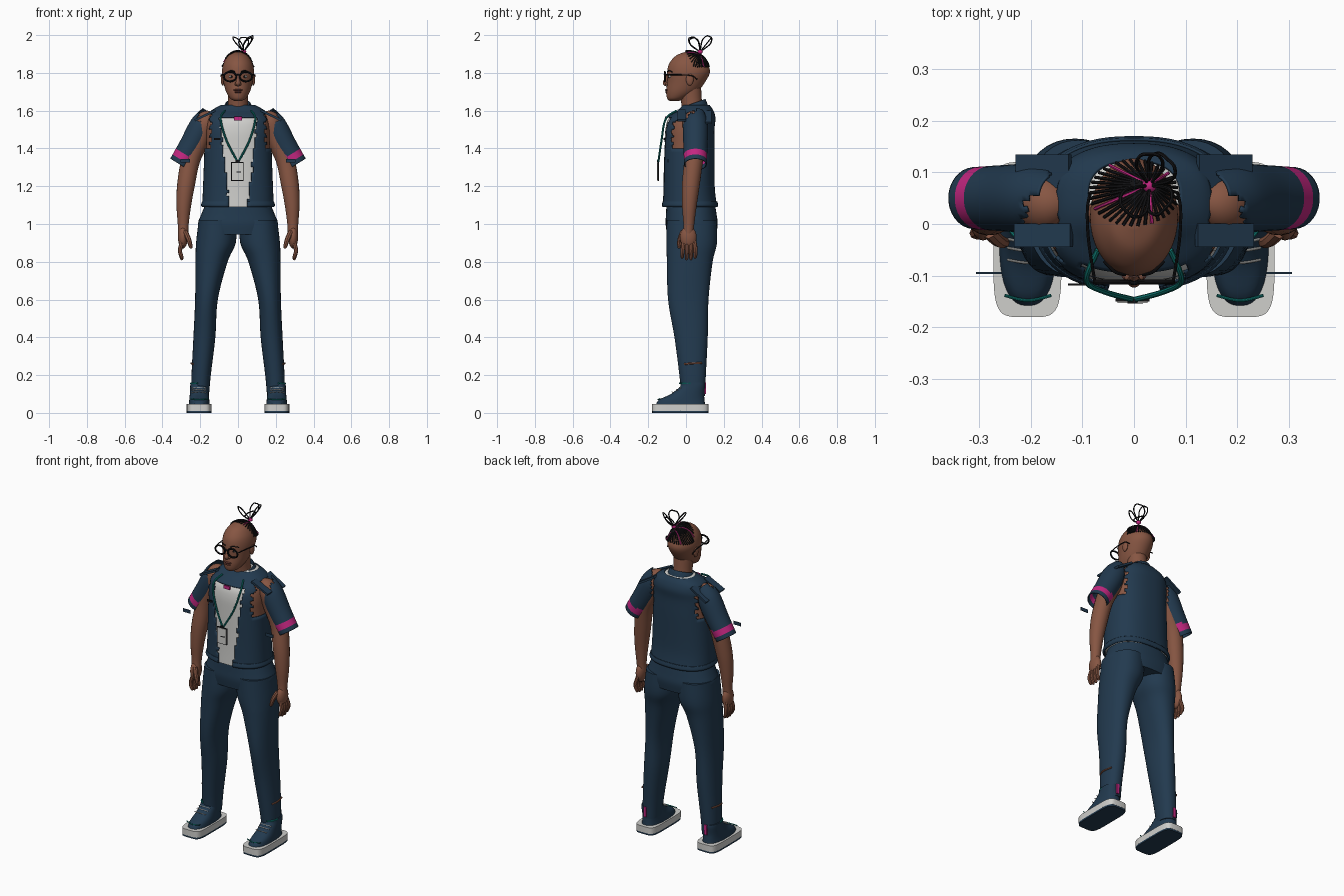
import bpy, bmesh, math
from mathutils import Vector

cube = bpy.data.objects.get("Cube")
if cube:
    bpy.data.objects.remove(cube)


def material(name, colour):
    mat = bpy.data.materials.new(name)
    mat.use_nodes = True
    mat.diffuse_color = (*colour, 1)
    shader = next(n for n in mat.node_tree.nodes if n.type == "BSDF_PRINCIPLED")
    shader.inputs["Base Color"].default_value = (*colour, 1)
    shader.inputs["Roughness"].default_value = .8
    return mat


SKIN = material("brown skin", (.24, .092, .055))
NAVY = material("navy cloth", (.016, .042, .078))
WHITE = material("off white", (.62, .62, .6))
BLACK = material("black", (.006, .006, .007))
PINK = material("magenta trim", (.55, .02, .22))
TEAL = material("teal cord", (.005, .2, .18))
LIP = material("dark lip", (.13, .04, .03))
SIDES = (("left", 1), ("right", -1))


def finish(name, bm, mats, rule=None, keep=None, thick=0):
    """Turn a bmesh into an object; rule picks face material, keep drops faces."""
    if keep:
        gone = [f for f in bm.faces if not keep(f.calc_center_median())]
        bmesh.ops.delete(bm, geom=gone, context="FACES")
    bmesh.ops.recalc_face_normals(bm, faces=bm.faces)
    for f in bm.faces:
        f.smooth = True
        if rule:
            f.material_index = rule(f.calc_center_median())
    mesh = bpy.data.meshes.new(name)
    bm.to_mesh(mesh)
    bm.free()
    for mat in mats:
        mesh.materials.append(mat)
    mesh.set_sharp_from_angle(angle=math.radians(40))
    obj = bpy.data.objects.new(name, mesh)
    bpy.context.scene.collection.objects.link(obj)
    if thick:
        shell = obj.modifiers.new("thickness", "SOLIDIFY")
        shell.thickness = thick
    return obj


def spline(keys, steps):
    """Catmull-Rom interpolation through tuples of any length."""
    out = []
    for i in range(len(keys) - 1):
        a, b, c, d = (keys[min(max(i + k, 0), len(keys) - 1)] for k in (-1, 0, 1, 2))
        for j in range(steps):
            t = j / steps
            out.append([q + t / 2 * (r - p + t * (2*p - 5*q + 4*r - s + t * (3*(q - r) + s - p)))
                        for p, q, r, s in zip(a, b, c, d)])
    return out + [list(keys[-1])]


def bridge(rings, cap):
    bm = bmesh.new()
    rows = [[bm.verts.new(p) for p in ring] for ring in rings]
    for low, high in zip(rows, rows[1:]):
        for i in range(len(low)):
            k = i - 1
            bm.faces.new((low[k], low[i], high[i], high[k]))
    if cap:
        bm.faces.new(rows[0])
        bm.faces.new(rows[-1])
    return bm


def loft(name, keys, mats, steps=5, seg=40, power=2, cap=True, shear=0, **kw):
    """Stack superellipses given as (z, centre x, centre y, radius x, radius y)."""
    rings = []
    for z, cx, cy, rx, ry in spline(keys, steps):
        ring = []
        for i in range(seg):
            a = math.tau * i / seg
            c, s = math.cos(a), math.sin(a)
            y = math.copysign(abs(s) ** (2 / power), s) * ry
            ring.append((cx + math.copysign(abs(c) ** (2 / power), c) * rx, cy + y, z + shear * y))
        rings.append(ring)
    return finish(name, bridge(rings, cap), mats, **kw)


def sweep(name, keys, mats, steps=5, seg=8, cap=True, radius=None, side=1, **kw):
    """Round tube through (x, y, z, radius) points, or (x, y, z) with one radius."""
    path = spline([k if radius is None else (*k, radius) for k in keys], steps)
    pts = [Vector((side * p[0], p[1], p[2])) for p in path]
    rings, u = [], None
    for i, p in enumerate(pts):
        d = (pts[min(i + 1, len(pts) - 1)] - pts[max(i - 1, 0)]).normalized()
        u = d.orthogonal().normalized() if u is None else (u - d * u.dot(d)).normalized()
        v = d.cross(u)
        rings.append([p + path[i][3] * (u * math.cos(math.tau * k / seg) + v * math.sin(math.tau * k / seg))
                      for k in range(seg)])
    return finish(name, bridge(rings, cap), mats, **kw)


def ball(name, place, size, mat):
    bm = bmesh.new()
    bmesh.ops.create_uvsphere(bm, u_segments=20, v_segments=12, radius=1)
    for v in bm.verts:
        v.co = Vector(place) + v.co * Vector(size)
    return finish(name, bm, [mat])


def box(name, place, size, mat, tilt=0):
    bm = bmesh.new()
    bmesh.ops.create_cube(bm, size=1)
    for v in bm.verts:
        v.co *= Vector(size)
    obj = finish(name, bm, [mat])
    obj.location, obj.rotation_euler = place, (0, tilt, 0)
    return obj


def zig(v):
    return abs((v * 45) % 2 - 1)


# Torso: shirt underneath, open torn vest over it
body = [(1.09, 0, .02, .18, .135), (1.2, 0, .015, .175, .127), (1.4, 0, .015, .168, .127),
        (1.5, 0, .016, .168, .125), (1.56, 0, .028, .158, .118), (1.6, 0, .05, .132, .085),
        (1.63, 0, .055, .08, .06)]
loft("undershirt", body, [WHITE, SKIN], seg=80, power=2.4,
     rule=lambda c: int(abs(c.x) > .12 and c.z > 1.38))


def vest_cloth(c):
    opening = c.y < 0 and c.z < 1.565 and abs(c.x - .003) < .045 + (c.z - 1.1) * .11 + .01 * zig(c.z)
    armhole = 1.4 < c.z < 1.59 and abs(c.x) > .135 + .022 * zig(c.z)
    return not (opening or armhole)


loft("vest", [(z, x, y, a + .01, b + .01) for z, x, y, a, b in body], [NAVY], steps=8,
     seg=96, power=2.4, cap=False, keep=vest_cloth, thick=.006)
loft("vest_hem", [(1.09, 0, .02, .19, .146), (1.1, 0, .02, .196, .15), (1.12, 0, .02, .19, .146)],
     [NAVY], seg=64, power=2.4, cap=False, thick=.006,
     keep=lambda c: c.y > 0 or abs(c.x) > .055)
loft("collar", [(1.59, 0, .042, .062, .06), (1.64, 0, .04, .064, .062), (1.59, 0, .042, .09, .078)],
     [NAVY], cap=False, shear=.35, thick=.004)
box("neck_tab", (0, -.106, 1.558), (.04, .008, .02), PINK)
box("name_tag", (-.11, -.117, 1.45), (.036, .004, .012), BLACK)

# Neck, head and face
loft("neck", [(1.56, 0, .04, .06, .055), (1.64, 0, .03, .053, .055), (1.72, 0, .02, .055, .06)], [SKIN])
loft("head", [(1.652, 0, -.062, .02, .025), (1.665, 0, -.05, .042, .05), (1.7, 0, -.022, .063, .083),
              (1.75, 0, 0, .077, .1), (1.8, 0, .013, .085, .113), (1.84, 0, .013, .08, .106),
              (1.87, 0, .013, .067, .088), (1.895, 0, .013, .046, .06), (1.91, 0, .013, .016, .02)], [SKIN])
sweep("nose", [(0, -.096, 1.79, .007), (0, -.106, 1.765, .01), (0, -.11, 1.745, .013), (0, -.1, 1.735, .008)],
      [SKIN], seg=12)
ball("upper_lip", (0, -.1, 1.709), (.024, .012, .006), LIP)
ball("lower_lip", (0, -.098, 1.699), (.021, .012, .007), LIP)
for label, s in SIDES:
    ball(label + "_nostril", (s * .012, -.1, 1.741), (.008, .01, .007), SKIN)
    ball(label + "_ear", (s * .081, .02, 1.765), (.01, .02, .032), SKIN)
    ball(label + "_eye", (s * .034, -.083, 1.78), (.014, .01, .007), WHITE)
    ball(label + "_pupil", (s * .034, -.09, 1.78), (.006, .005, .006), BLACK)
    sweep(label + "_eyebrow", [(.016, -.098, 1.806), (.036, -.093, 1.812), (.058, -.072, 1.805)],
          [BLACK], radius=.003, side=s)
    # Glasses
    rim = [(.042 + .033 * math.cos(math.tau * k / 16), -.112, 1.78 + .025 * math.sin(math.tau * k / 16))
           for k in range(17)]
    sweep(label + "_glasses_rim", rim, [BLACK], radius=.005, steps=2, side=s)
    sweep(label + "_glasses_temple", [(.076, -.11, 1.79), (.088, -.03, 1.79), (.09, .03, 1.785), (.084, .06, 1.765)],
          [BLACK], radius=.003, side=s)
sweep("glasses_bridge", [(-.012, -.112, 1.786), (0, -.114, 1.79), (.012, -.112, 1.786)], [BLACK], radius=.004)

# Hair: strands drawn over the skull to one knot, with loose loops above
knot = Vector((.03, .075, 1.912))
for n in range(38):
    a = math.tau * n / 38
    tip = Vector((.086 * math.cos(a), .06 + .064 * math.sin(a)))
    line = []
    for k in range(7):
        x, y = knot.xy.lerp(tip, k / 6)
        rho = (x / .087) ** 2 + ((y - .013) / .115) ** 2
        line.append((x, y, 1.803 + .115 * math.sqrt(max(1 - rho, .07))))
    sweep("hair_strand", line, [PINK if n % 9 == 4 else BLACK], radius=.0033, steps=2, seg=6)
ball("hair_tie", knot, (.014, .014, .012), PINK)
for lean, wide in (((.035, .05, .08), (.022, -.02, .01)), ((-.045, -.05, .075), (.02, -.02, -.008)),
                   ((.03, -.045, .07), (.02, .02, .01)), ((0, .06, .075), (.025, 0, 0))):
    d, w = Vector(lean), Vector(wide)
    sweep("hair_loop", [tuple(knot + d * t + w * q) for t, q in
                        ((0, 0), (.6, 1), (.95, .7), (1, 0), (.95, -.7), (.6, -1), (0, 0))],
          [BLACK], radius=.0035, seg=6)

# Lanyard and badge
for label, s in SIDES:
    sweep(label + "_lanyard", [(.07, -.05, 1.6), (.092, -.108, 1.555), (.06, -.13, 1.44), (.002, -.146, 1.33)],
          [TEAL], radius=.0055, side=s)
box("badge_edge", (-.003, -.147, 1.278), (.066, .006, .1), BLACK)
box("badge_card", (-.003, -.149, 1.278), (.058, .008, .092), WHITE)
box("badge_slot", (.004, -.151, 1.275), (.026, .006, .006), BLACK)
box("badge_clip", (-.003, -.149, 1.332), (.02, .01, .014), BLACK)

# Trousers seat
loft("trouser_seat", [(1.11, 0, .025, .17, .128), (1.05, 0, .028, .195, .134), (1, 0, .03, .212, .138),
                      (.945, 0, .03, .205, .13)], [NAVY], power=2.3)

for label, s in SIDES:
    # Arm, hand and fingers
    sweep(label + "_arm", [(.13, .04, 1.575, .025), (.165, .04, 1.545, .058), (.205, .045, 1.45, .056),
                           (.25, .04, 1.34, .05), (.275, .026, 1.21, .047), (.287, .018, 1.1, .039),
                           (.29, .015, 1, .029), (.29, .012, .95, .027)], [SKIN], seg=20, side=s)
    ball(label + "_palm", (s * .292, .012, .93), (.026, .044, .06), SKIN)
    for k in range(4):
        y, low = -.02 + .023 * k, .805 + .008 * abs(k - 1.5)
        sweep(label + "_finger", [(.295, y * .8 + .004, .91, .012), (.307, y + .002, .86, .011),
                                  (.298, y, low + .01, .009), (.295, y, low, .004)], [SKIN], side=s)
    sweep(label + "_thumb", [(.28, -.015, .96, .014), (.262, -.032, .92, .013), (.25, -.036, .88, .01),
                             (.249, -.036, .87, .004)], [SKIN], side=s)

    # Torn sleeve with trim band
    def sleeve_cloth(c, s=s):
        x = c.x * s
        bare = math.hypot(x - .178, c.y - .02) < .03 + .014 * zig(c.y) and c.z > 1.54
        return x > .155 + .015 * zig(c.y) and not bare

    def trim(c, s=s):
        along = (c.x * s - .15) * .48 - (c.z - 1.585) * .87
        return int(.245 < along < .283)

    sweep(label + "_sleeve", [(.145, .05, 1.585, .05), (.19, .05, 1.52, .066), (.25, .05, 1.41, .064),
                              (.308, .05, 1.315, .06)], [NAVY, PINK], steps=10, seg=32, cap=False,
          side=s, keep=sleeve_cloth, rule=trim, thick=.005)
    box(label + "_back_shoulder_flap", (s * .175, .102, 1.565), (.12, .064, .012), NAVY, s * .55)
    box(label + "_front_shoulder_flap", (s * .175, -.022, 1.575), (.12, .045, .012), NAVY, s * .45)
    box(label + "_sleeve_tag", (s * .28, -.095, 1.335), (.05, .004, .02), NAVY)

    # Trouser leg
    loft(label + "_trouser_leg", [(z, s * x, y, rx, ry) for z, x, y, rx, ry in
         ((1.02, .108, .03, .1, .132), (.9, .117, .03, .105, .134), (.8, .14, .02, .085, .121),
          (.6, .167, .012, .06, .107), (.4, .178, .027, .058, .088), (.2, .195, .035, .051, .07),
          (.09, .2, .038, .046, .062))], [NAVY], power=2.2)
    sweep(label + "_leg_tear", [(.236, -.01, .258), (.247, .03, .262), (.236, .085, .264)],
          [SKIN], radius=.005, side=s)

    # Shoe
    loft(label + "_outsole", [(z, s * .206, -.03, .066, .149) for z in (0, .012)], [NAVY], steps=1, power=5)
    loft(label + "_midsole", [(z, s * .206, -.03, .066, .15) for z in (.01, .047)], [WHITE], steps=1, power=5)
    loft(label + "_shoe_upper", [(z, s * .205, y, rx, ry) for z, y, rx, ry in
         ((.04, -.03, .056, .131), (.07, -.022, .053, .12), (.1, .008, .05, .088), (.14, .035, .048, .066),
          (.16, .037, .047, .063))], [NAVY], power=2.5)
    sweep(label + "_toe_piping", [(.16, -.138, .075), (.205, -.148, .07), (.25, -.138, .075)], [TEAL],
          radius=.003, side=s)
    for y, z in ((-.075, .112), (-.052, .124), (-.035, .135)):
        sweep(label + "_lace", [(.17, y + .006, z - .004), (.205, y, z), (.245, y + .006, z - .004)], [WHITE],
              radius=.0025, side=s)
    sweep(label + "_ankle_cord", [(.215, -.033, .157), (.238, -.012, .157), (.249, .025, .157)], [TEAL],
          radius=.005, side=s)
    box(label + "_heel_tab", (s * .205, .103, .13), (.018, .008, .06), PINK)
